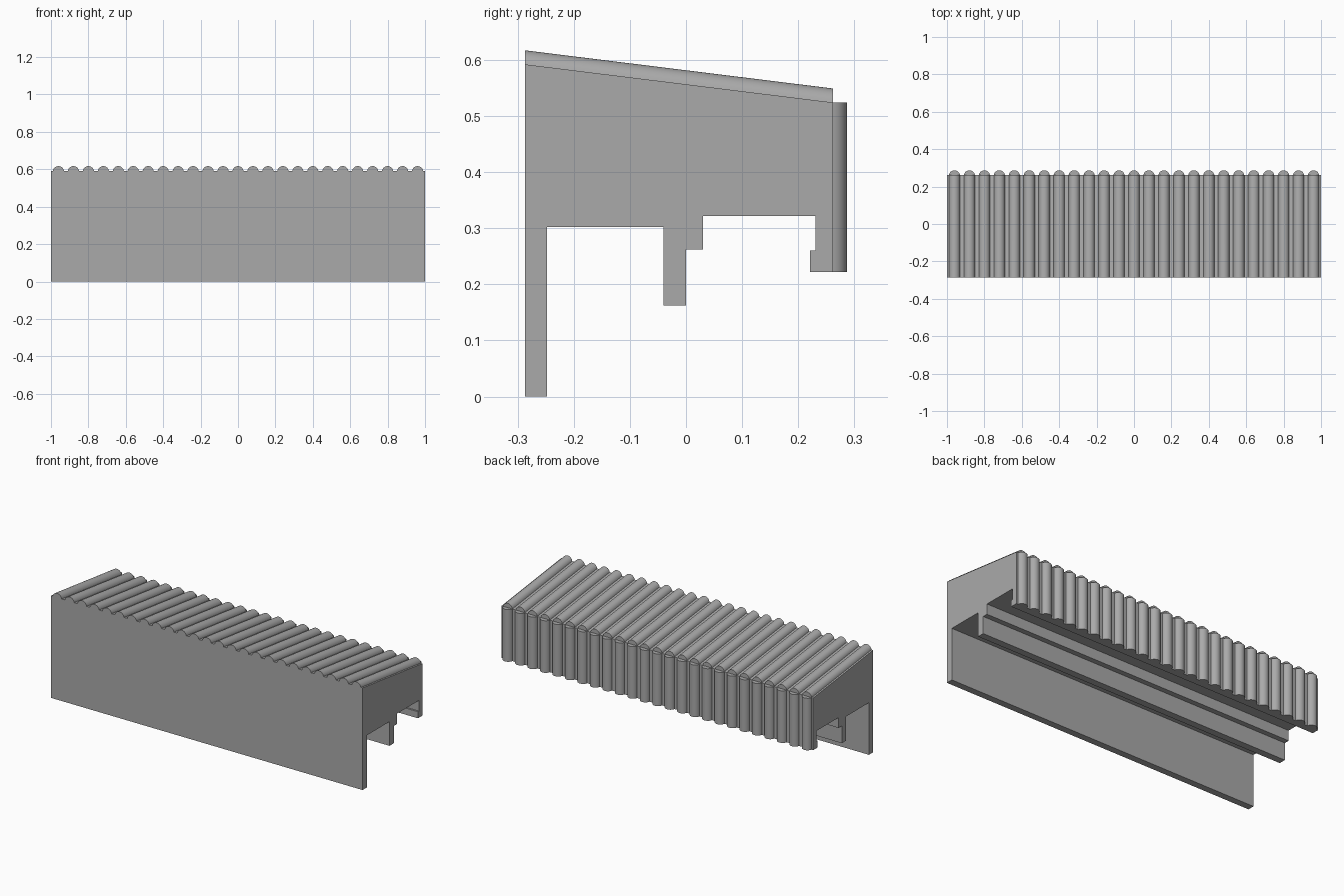
import bpy, bmesh, math
from mathutils import Vector

if "Cube" in bpy.data.objects:
    bpy.data.objects.remove(bpy.data.objects["Cube"])

grey = bpy.data.materials.new("plain_grey")
grey.diffuse_color = (0.4, 0.4, 0.4, 1)
grey.use_nodes = True
grey.node_tree.nodes["Principled BSDF"].inputs["Base Color"].default_value = grey.diffuse_color


def extrude_profile(name, loops, offset):
    """Fill each closed loop of points and sweep it along the offset."""
    bm = bmesh.new()
    for loop in loops:
        face = bm.faces.new([bm.verts.new(p) for p in loop])
        swept = bmesh.ops.extrude_face_region(bm, geom=[face], use_keep_orig=True)
        verts = [g for g in swept["geom"] if isinstance(g, bmesh.types.BMVert)]
        bmesh.ops.translate(bm, verts=verts, vec=offset)
    bmesh.ops.recalc_face_normals(bm, faces=bm.faces)
    mesh = bpy.data.meshes.new(name)
    bm.to_mesh(mesh)
    bm.free()
    mesh.materials.append(grey)
    obj = bpy.data.objects.new(name, mesh)
    bpy.context.collection.objects.link(obj)
    return obj


def smooth(obj):
    bpy.ops.object.select_all(action='DESELECT')
    obj.select_set(True)
    bpy.context.view_layer.objects.active = obj
    bpy.ops.object.shade_smooth_by_angle(angle=math.radians(30))


# Main body: one cross-section swept along the full length
FRONT, BACK = -0.287, 0.262
ROOF_FRONT, ROOF_BACK, WALL_BOTTOM = 0.592, 0.524, 0.222
section = [
    (FRONT, 0), (-0.248, 0), (-0.248, 0.302), (-0.04, 0.302),
    (-0.04, 0.162), (0, 0.162), (0, 0.262), (0.03, 0.262),
    (0.03, 0.322), (0.231, 0.322), (0.231, 0.26), (0.221, 0.26),
    (0.221, WALL_BOTTOM), (BACK, WALL_BOTTOM),
    (BACK, ROOF_BACK), (FRONT, ROOF_FRONT),
]
extrude_profile("body", [[(-1, y, z) for y, z in section]], Vector((2, 0, 0)))

# Rounded rib cross-section: (sideways, height) along a shallow half round
COUNT, PITCH, RADIUS, SINK = 25, 0.08, 0.03, 0.005
start = math.asin(SINK / RADIUS)
arc = [(RADIUS * math.cos(a), RADIUS * math.sin(a) - SINK)
       for a in (start + (math.pi - 2 * start) * i / 16 for i in range(17))]
centres = [(i - (COUNT - 1) / 2) * PITCH for i in range(COUNT)]

# Sloping ribs on the roof
roof_ribs = extrude_profile(
    "roof_ribs",
    [[(c + x, FRONT, ROOF_FRONT + h) for x, h in arc] for c in centres],
    Vector((0, BACK - FRONT, ROOF_BACK - ROOF_FRONT)))
smooth(roof_ribs)

# Upright ribs on the back wall
wall_ribs = extrude_profile(
    "back_wall_ribs",
    [[(c + x, BACK + h, WALL_BOTTOM) for x, h in arc] for c in centres],
    Vector((0, 0, ROOF_BACK - WALL_BOTTOM)))
smooth(wall_ribs)
